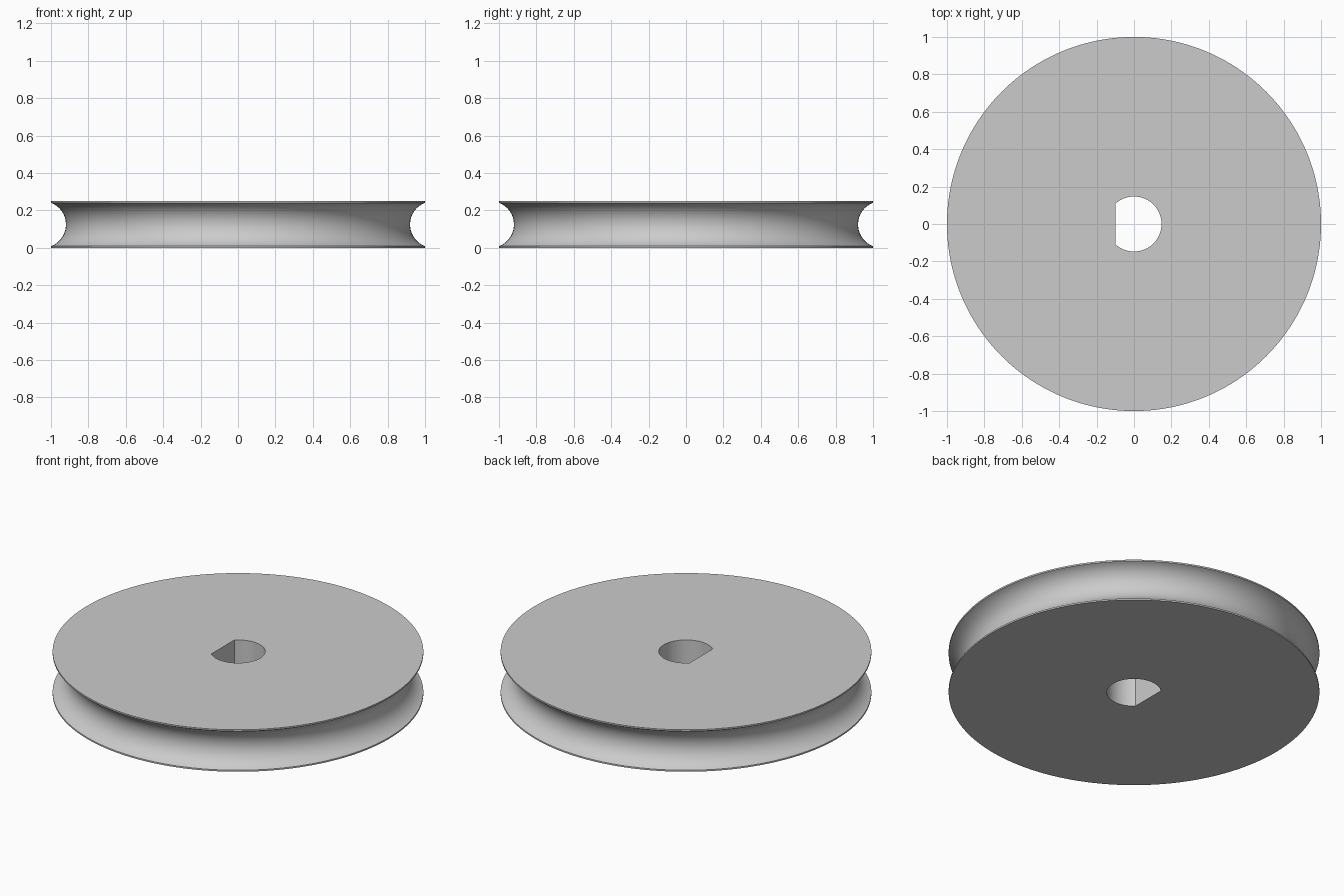
import bpy, bmesh, math

if "Cube" in bpy.data.objects:
    bpy.data.objects.remove(bpy.data.objects["Cube"])

SEGMENTS = 160
HEIGHT, RIM_RADIUS, LIP = 0.25, 1.0, 0.009
GROOVE_DEPTH, GROOVE_STEPS = 0.08, 24
BORE_RADIUS, BORE_FLAT = 0.147, 0.10

grey = bpy.data.materials.new("light grey")
grey.diffuse_color = (0.6, 0.6, 0.6, 1)
grey.use_nodes = True
grey.node_tree.nodes["Principled BSDF"].inputs["Base Color"].default_value = grey.diffuse_color

bm = bmesh.new()


def ring(radius, z, span=math.pi, closed=True):
    """Ring of vertices centred on the +x direction."""
    steps = SEGMENTS if closed else SEGMENTS - 1
    return [bm.verts.new((radius * math.cos(a), radius * math.sin(a), z))
            for a in (-span + 2 * span * i / steps for i in range(SEGMENTS))]


# Rim profile: narrow lip, circular-arc rope groove, narrow lip
half = HEIGHT / 2 - LIP
arc_r = (half ** 2 + GROOVE_DEPTH ** 2) / (2 * GROOVE_DEPTH)
arc_x = RIM_RADIUS - GROOVE_DEPTH + arc_r
sweep = math.asin(half / arc_r)
profile = [(RIM_RADIUS, 0)]
for i in range(GROOVE_STEPS + 1):
    t = sweep * (2 * i / GROOVE_STEPS - 1)
    profile.append((arc_x - arc_r * math.cos(t), HEIGHT / 2 + arc_r * math.sin(t)))
profile.append((RIM_RADIUS, HEIGHT))

# D-shaped shaft bore: the open arc is closed by one straight edge on the -x side
bore_span = math.acos(-BORE_FLAT / BORE_RADIUS)
rings = [ring(BORE_RADIUS, 0, bore_span, False)]
rings += [ring(r, z) for r, z in profile]
rings.append(ring(BORE_RADIUS, HEIGHT, bore_span, False))

# Skin bottom face, rim, top face and bore wall
for a, b in zip(rings, rings[1:] + rings[:1]):
    for i in range(SEGMENTS):
        j = (i + 1) % SEGMENTS
        bm.faces.new((a[i], a[j], b[j], b[i]))
bmesh.ops.recalc_face_normals(bm, faces=bm.faces)

mesh = bpy.data.meshes.new("pulley_wheel")
bm.to_mesh(mesh)
bm.free()
mesh.materials.append(grey)
wheel = bpy.data.objects.new("pulley_wheel", mesh)
bpy.context.collection.objects.link(wheel)

bpy.context.view_layer.objects.active = wheel
wheel.select_set(True)
bpy.ops.object.shade_smooth_by_angle(angle=math.radians(30))
